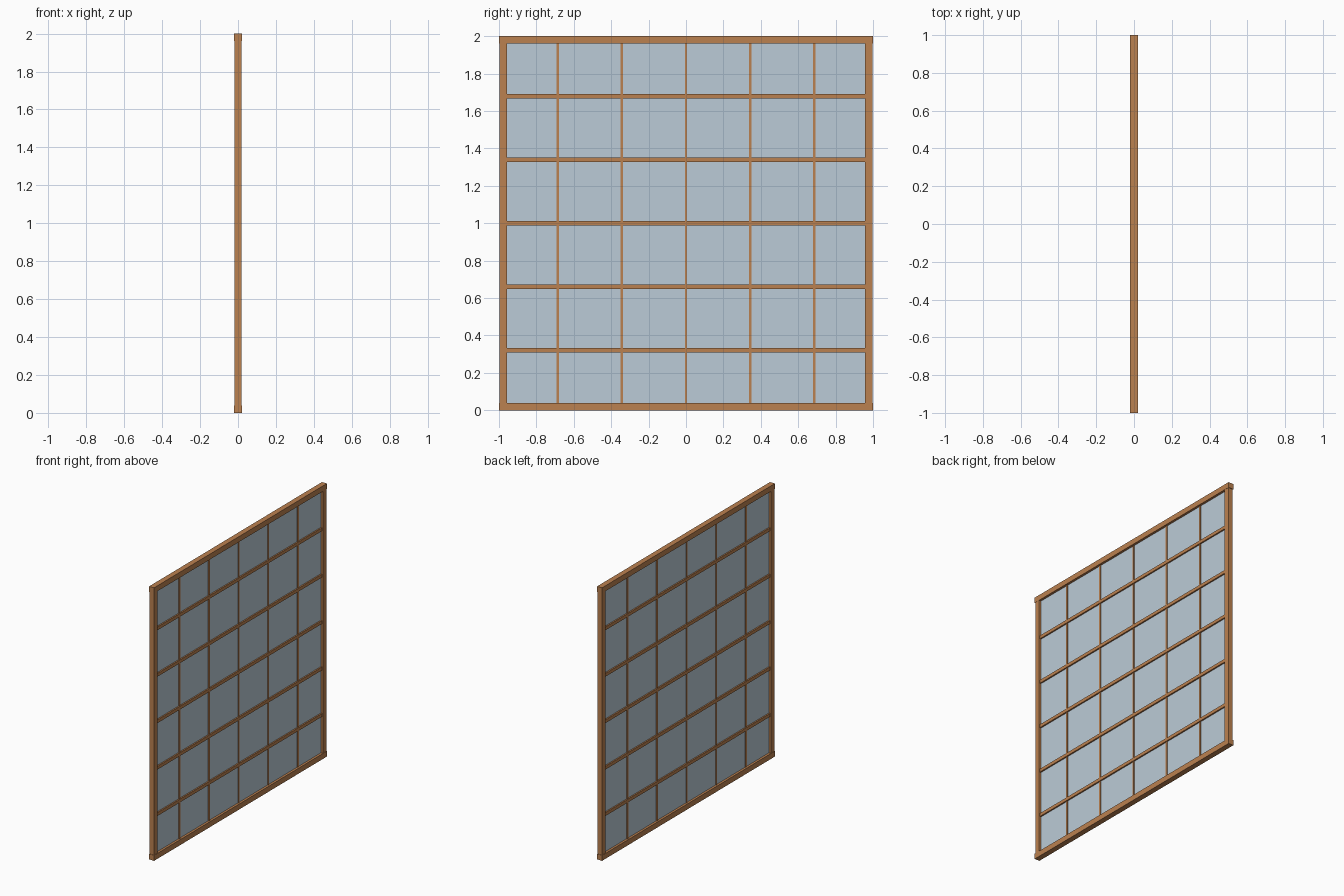
import bpy

if "Cube" in bpy.data.objects:
    bpy.data.objects.remove(bpy.data.objects["Cube"])


def material(name, color):
    m = bpy.data.materials.new(name)
    m.diffuse_color = color
    m.use_nodes = True
    m.node_tree.nodes["Principled BSDF"].inputs["Base Color"].default_value = m.diffuse_color
    return m


WOOD = material("wood", (0.50, 0.22, 0.08, 1))
GLASS = material("glass", (0.50, 0.60, 0.68, 1))


def box(name, center, size, mat):
    bpy.ops.mesh.primitive_cube_add(size=1, location=center)
    ob = bpy.context.object
    ob.name = name
    ob.scale = size
    bpy.ops.object.transform_apply(location=False, rotation=False, scale=True)
    ob.data.materials.append(mat)
    return ob


# Outer frame: full-width rails, with slightly slimmer stiles between them
for name, z in (("bottom_rail", 0.02), ("top_rail", 1.98)):
    box(name, (0, 0, z), (0.04, 2.0, 0.04), WOOD)
for name, s in (("left_stile", -1), ("right_stile", 1)):
    box(name, (0, s * 0.976, 1), (0.037, 0.04, 1.92), WOOD)

# Glazing bars: wide horizontals and thin verticals
for i in range(-2, 3):
    box(f"horizontal_bar_{i + 3}", (0, 0, 1 + i * 0.34), (0.026, 1.912, 0.024), WOOD)
    box(f"vertical_bar_{i + 3}", (0, i * 0.343, 1), (0.016, 0.013, 1.92), WOOD)

# Glass sheet
box("glass_pane", (0, 0, 1), (0.006, 1.912, 1.92), GLASS)
